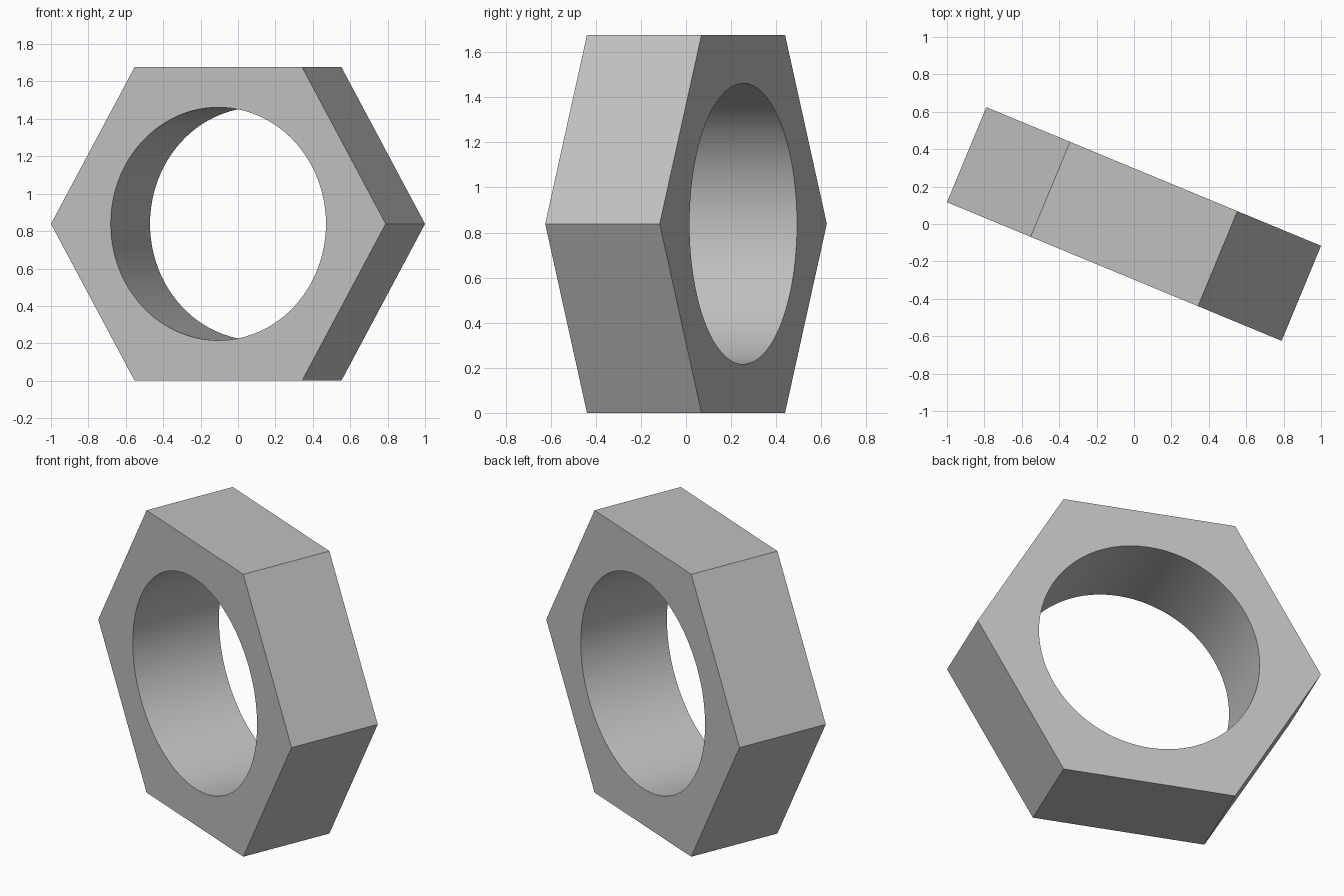
import bpy, bmesh
from math import sin, cos, pi, radians
from mathutils import Matrix

cube = bpy.data.objects.get("Cube")
if cube:
    bpy.data.objects.remove(cube, do_unlink=True)

RADIUS = 0.9685      # hexagon corner radius
BORE = 0.623         # hole radius
DEPTH = 0.55
ARC = 16             # bore segments per hexagon side
HEIGHT = 2 * RADIUS * cos(pi / 6)

grey = bpy.data.materials.new("steel_grey")
grey.use_nodes = True
colour = (0.53, 0.53, 0.53, 1)
grey.diffuse_color = colour
grey.node_tree.nodes["Principled BSDF"].inputs["Base Color"].default_value = colour

bm = bmesh.new()


def ring(radius, count, y):
    """Circle of vertices in the xz plane, starting at +x."""
    return [bm.verts.new((radius * cos(2 * pi * i / count), y,
                          radius * sin(2 * pi * i / count))) for i in range(count)]


def wall(a, b):
    """Quads joining two equal rings."""
    for i in range(len(a)):
        j = (i + 1) % len(a)
        bm.faces.new((a[i], a[j], b[j], b[i]))


# Hexagon and bore outlines on the front and back
n = 6 * ARC
hexes = [ring(RADIUS, 6, y) for y in (-DEPTH / 2, DEPTH / 2)]
bores = [ring(BORE, n, y) for y in (-DEPTH / 2, DEPTH / 2)]
wall(*hexes)
wall(*bores)

# Flat faces around the hole, one sector per hexagon side
for outer, inner in zip(hexes, bores):
    for s in range(6):
        arc = [inner[(s * ARC + k) % n] for k in range(ARC + 1)]
        bm.faces.new([outer[s], outer[(s + 1) % 6]] + arc[::-1])
bmesh.ops.recalc_face_normals(bm, faces=bm.faces)

# Turn the nut about the vertical and stand it on a flat side
bm.transform(Matrix.Translation((0, 0, HEIGHT / 2)) @ Matrix.Rotation(radians(-22.5), 4, 'Z'))

mesh = bpy.data.meshes.new("hex_nut")
bm.to_mesh(mesh)
bm.free()
mesh.materials.append(grey)
nut = bpy.data.objects.new("hex_nut", mesh)
bpy.context.collection.objects.link(nut)

# Smooth bore, crisp edges elsewhere
bpy.ops.object.select_all(action='DESELECT')
nut.select_set(True)
bpy.context.view_layer.objects.active = nut
bpy.ops.object.shade_smooth_by_angle(angle=radians(30))
